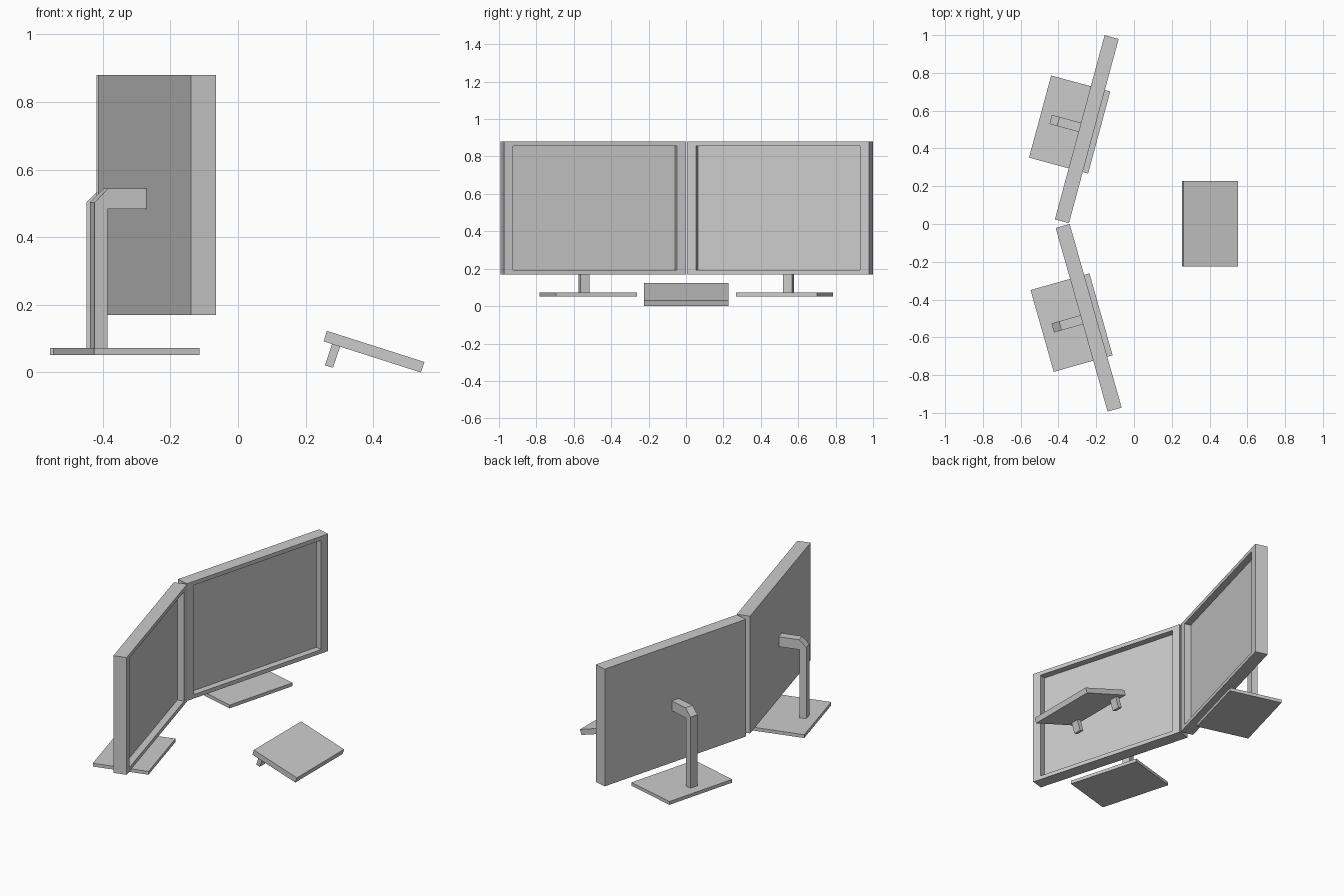
import bpy, bmesh
from math import radians
from mathutils import Matrix, Vector

if "Cube" in bpy.data.objects:
    bpy.data.objects.remove(bpy.data.objects["Cube"])

W, T, Z0, Z1 = 1.01, 0.077, 0.17, 0.88      # monitor width, thickness, bottom, top
BEZEL_SIDE, BEZEL_TOP, RECESS = 0.05, 0.034, 0.04


def finish(name, bm, matrix):
    bmesh.ops.recalc_face_normals(bm, faces=bm.faces)
    mesh = bpy.data.meshes.new(name)
    bm.to_mesh(mesh)
    bm.free()
    ob = bpy.data.objects.new(name, mesh)
    ob.matrix_world = matrix
    bpy.context.collection.objects.link(ob)
    return ob


def box(x0, x1, y0, y1, z0, z1):
    bm = bmesh.new()
    bmesh.ops.create_cube(bm, size=1)
    bmesh.ops.scale(bm, vec=(x1 - x0, y1 - y0, z1 - z0), verts=bm.verts)
    bmesh.ops.translate(bm, vec=((x0 + x1) / 2, (y0 + y1) / 2, (z0 + z1) / 2), verts=bm.verts)
    return bm


def prism(profile, width, y=0):
    """Extrude an (x, z) profile along y, centred on the given y."""
    bm = bmesh.new()
    face = bm.faces.new([bm.verts.new((px, y - width / 2, pz)) for px, pz in profile])
    ext = bmesh.ops.extrude_face_region(bm, geom=[face], use_keep_orig=True)
    bmesh.ops.translate(bm, vec=(0, width, 0),
                        verts=[v for v in ext["geom"] if isinstance(v, bmesh.types.BMVert)])
    return bm


def monitor(side, x, y, angle):
    place = Matrix.Translation((x, y, 0)) @ Matrix.Rotation(radians(angle), 4, 'Z')

    # casing with the screen sunk behind a bezel
    bm = box(-T / 2, T / 2, -W / 2, W / 2, Z0, Z1)
    bm.normal_update()
    front = max(bm.faces, key=lambda f: f.calc_center_median().x)
    bmesh.ops.inset_region(bm, faces=[front], thickness=BEZEL_TOP)
    for v in front.verts:
        v.co.y = (W / 2 - BEZEL_SIDE) * (1 if v.co.y > 0 else -1)
    screen = bmesh.ops.extrude_discrete_faces(bm, faces=[front])["faces"][0]
    bmesh.ops.translate(bm, vec=(-RECESS, 0, 0), verts=screen.verts)
    finish(side + "_monitor", bm, place)

    # bent stand arm with a chamfered outer corner
    arm = [(-0.198, 0.072), (-0.159, 0.072), (-0.159, 0.484), (-T / 2, 0.484),
           (-T / 2, 0.544), (-0.156, 0.544), (-0.198, 0.503)]
    finish(side + "_stand_arm", prism(arm, 0.05), place)

    # flat foot plate
    finish(side + "_stand_base", box(-0.256, 0.068, -0.225, 0.225, 0.052, 0.072), place)


monitor("right", -0.25, 0.502, -15.1)
monitor("left", -0.24, -0.4965, 15.8)

# tilted keyboard slab with two rear legs
still = Matrix.Identity(4)
slab = [(0.263, 0.123), (0.253, 0.092), (0.541, 0.0), (0.551, 0.031)]
finish("keyboard", prism(slab, 0.452, 0.002), still)
leg = [(0.278, 0.084), (0.302, 0.0765), (0.281, 0.014), (0.257, 0.021)]
for label, y in (("left", -0.168), ("right", 0.172)):
    finish(label + "_keyboard_leg", prism(leg, 0.05, y), still)
